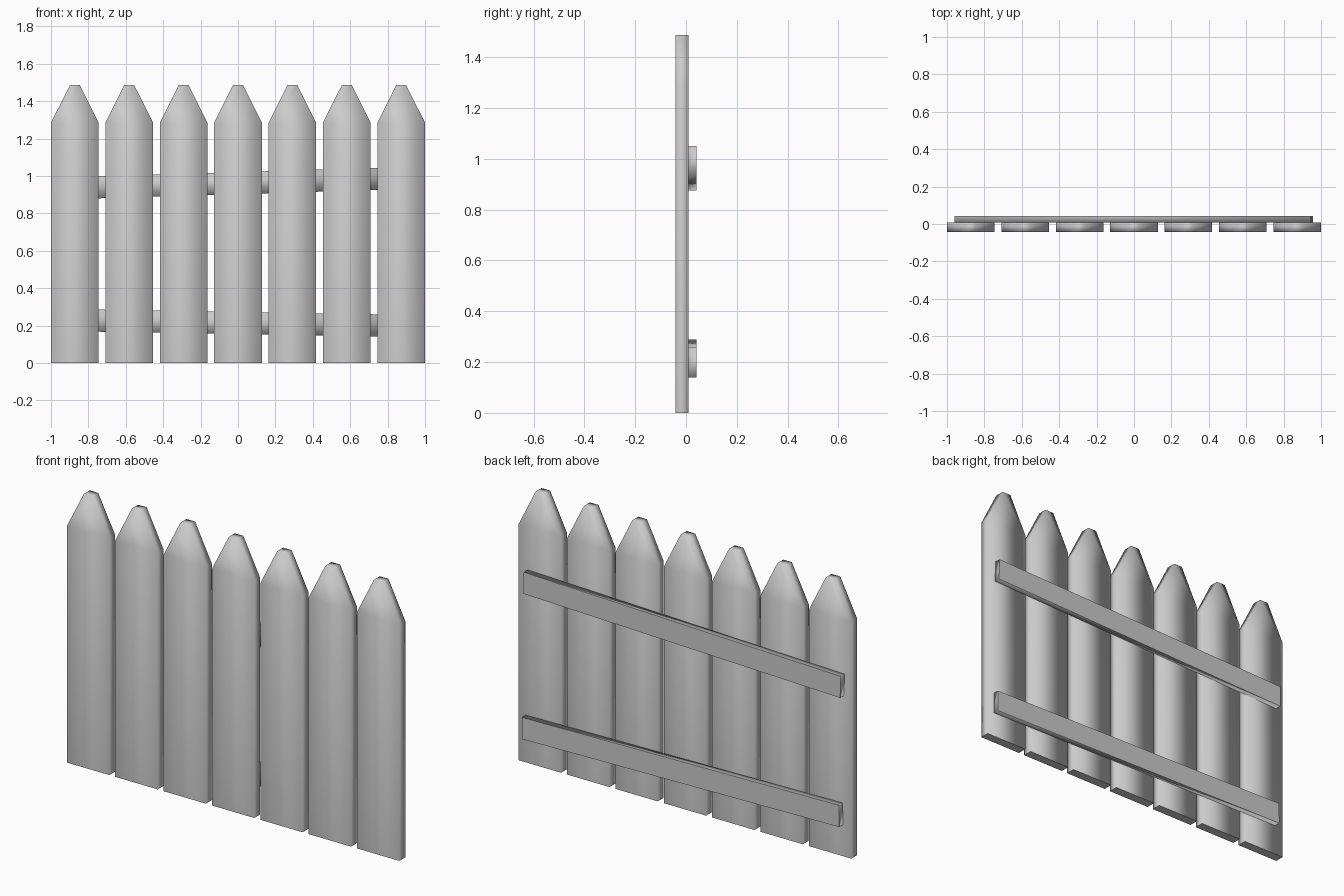
import bpy, bmesh
from math import atan

if "Cube" in bpy.data.objects:
    bpy.data.objects.remove(bpy.data.objects["Cube"])

FRONT, MID, BACK = -0.042, 0.009, 0.042


def prism(name, rows, y0, y1, sharp):
    """Extrude stacked rows of (left, right) x-z points from y0 to y1, smooth shaded."""
    bm = bmesh.new()
    front = [[bm.verts.new((x, y0, z)) for x, z in row] for row in rows]
    for (a, b), (d, c) in zip(front, front[1:]):
        bm.faces.new((a, b, c, d))
    ext = bmesh.ops.extrude_face_region(bm, geom=bm.faces[:], use_keep_orig=True)
    for v in ext["geom"]:
        if isinstance(v, bmesh.types.BMVert):
            v.co.y = y1
    bmesh.ops.recalc_face_normals(bm, faces=bm.faces)
    for f in bm.faces:
        f.smooth = True
    for e in bm.edges:
        if all(sharp(v.co) for v in e.verts):
            e.smooth = False
    mesh = bpy.data.meshes.new(name)
    bm.to_mesh(mesh)
    bm.free()
    obj = bpy.data.objects.new(name, mesh)
    bpy.context.collection.objects.link(obj)
    return obj


# Pointed pickets with a crisp cut at the foot
profile = [(0.1275, 0), (0.1275, 1.285), (0.026, 1.487)]
for i in range(7):
    rows = [((-w, z), (w, z)) for w, z in profile]
    picket = prism(f"picket_{i + 1}", rows, FRONT, MID, lambda c: c.z < 0.001)
    picket.location.x = (i - 3) * 0.2908


# Slightly crooked rails across the back
def rail(name, x, z, slope, height=0.118, length=1.907):
    h, l = height / 2, length / 2
    rows = [((-l, -h), (l, -h)), ((-l, h), (l, h))]
    obj = prism(name, rows, MID, BACK, lambda c: c.y > BACK - 0.001)
    obj.location = (x, 0, z)
    obj.rotation_euler.y = -atan(slope)


rail("upper_rail", -0.005, 0.962, 0.030)
rail("lower_rail", 0.004, 0.214, -0.0168)
